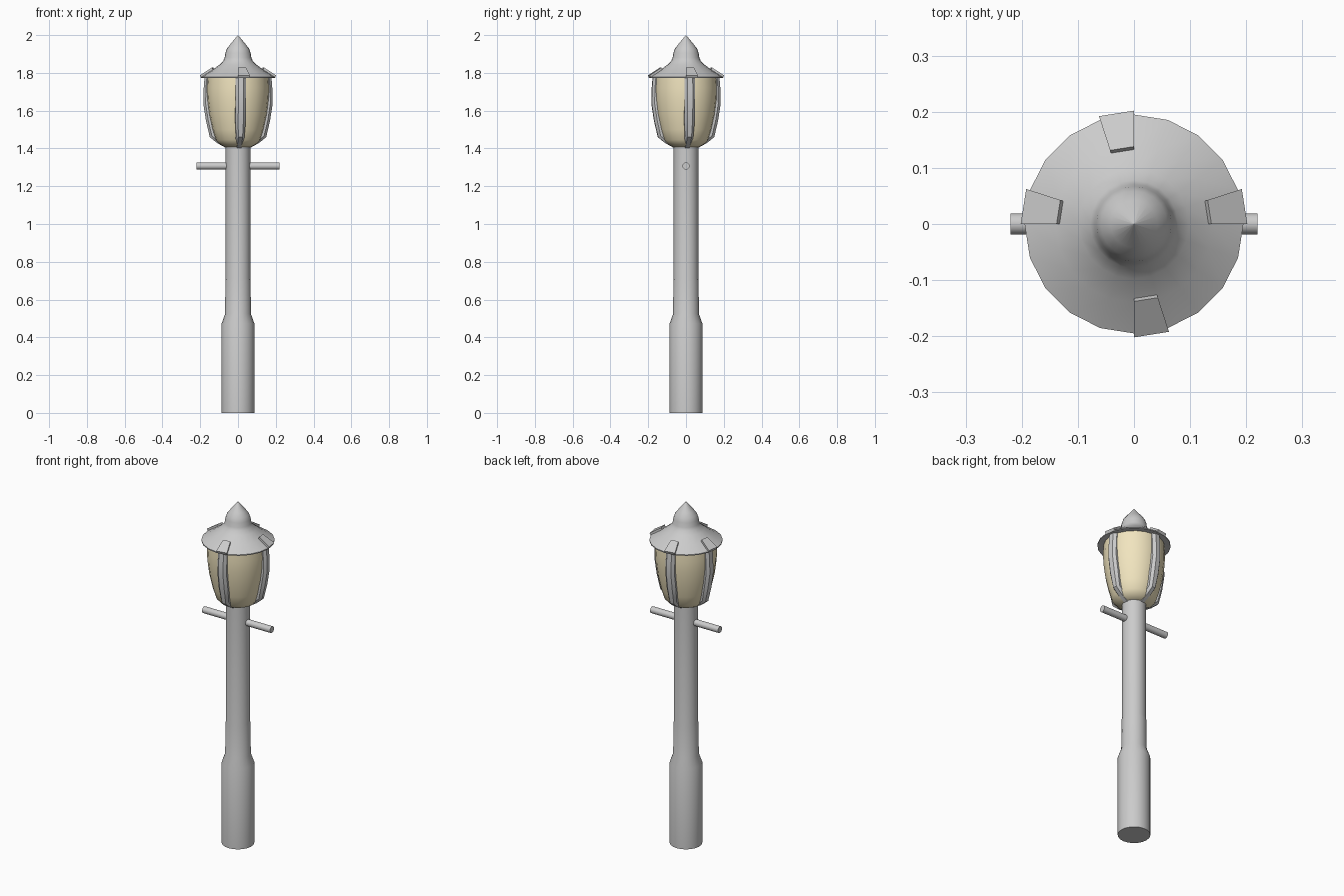
import bpy, bmesh
from math import sin, cos, pi, radians
from mathutils import Vector, Matrix

if "Cube" in bpy.data.objects:
    bpy.data.objects.remove(bpy.data.objects["Cube"])


def finish(name, bm, smooth=30, mat=None):
    bmesh.ops.recalc_face_normals(bm, faces=bm.faces)
    me = bpy.data.meshes.new(name)
    bm.to_mesh(me)
    bm.free()
    ob = bpy.data.objects.new(name, me)
    bpy.context.collection.objects.link(ob)
    if mat:
        me.materials.append(mat)
    bpy.ops.object.select_all(action='DESELECT')
    ob.select_set(True)
    bpy.context.view_layer.objects.active = ob
    bpy.ops.object.shade_smooth_by_angle(angle=radians(smooth))
    return ob


def loft(bm, rings):
    """Skin closed rings of points and cap both ends."""
    vs = [[bm.verts.new(p) for p in r] for r in rings]
    n = len(vs[0])
    for a, b in zip(vs, vs[1:]):
        for i in range(n):
            j = (i + 1) % n
            bm.faces.new((a[i], a[j], b[j], b[i]))
    bm.faces.new(vs[0])
    bm.faces.new(vs[-1])


def lathe(name, profile, sides=20, smooth=30, mat=None):
    bm = bmesh.new()
    loft(bm, [[(r * cos(2 * pi * i / sides), r * sin(2 * pi * i / sides), z)
               for i in range(sides)] for r, z in profile])
    bmesh.ops.remove_doubles(bm, verts=bm.verts, dist=1e-5)
    return finish(name, bm, smooth, mat)


glass_mat = bpy.data.materials.new("warm_glass")
glass_mat.diffuse_color = (0.88, 0.78, 0.52, 1)
glass_mat.use_nodes = True
glass_mat.node_tree.nodes["Principled BSDF"].inputs["Base Color"].default_value = glass_mat.diffuse_color

# post with wider foot
lathe("post", [(.087, 0), (.087, .472), (.068, .525), (.067, .70),
               (.065, .71), (.065, 1.42)])

# glass lantern
lathe("lantern_glass", [(.06, 1.405), (.095, 1.42), (.118, 1.445), (.135, 1.50),
                        (.153, 1.58), (.163, 1.66), (.165, 1.72), (.162, 1.775)],
      smooth=50, mat=glass_mat)

# roof with finial
lathe("roof", [(.15, 1.775), (.195, 1.772), (.195, 1.778), (.14, 1.812),
               (.098, 1.844), (.078, 1.864), (.071, 1.88), (.067, 1.905),
               (.059, 1.928), (.042, 1.95), (.0005, 2.0)], smooth=40)

# crossbar
bm = bmesh.new()
bmesh.ops.create_cone(bm, cap_ends=True, segments=16, radius1=.019, radius2=.019, depth=.44,
                      matrix=Matrix.Translation((0, 0, 1.307)) @ Matrix.Rotation(pi / 2, 4, 'Y'))
finish("crossbar", bm)

# four curved ribs: outer path (radius, height), chamfered section
PATH = [(.176, 1.785), (.182, 1.71), (.183, 1.635), (.169, 1.545),
        (.149, 1.46), (.115, 1.432), (.064, 1.403)]
SECTION = [(-.028, -.032), (-.028, -.014), (-.014, 0), (.014, 0), (.028, -.014), (.028, -.032)]
for side, deg in (("right", 7), ("back", 95), ("left", 173), ("front", 275)):
    rot = Matrix.Rotation(radians(deg), 3, 'Z')
    rings = []
    for k, (r, z) in enumerate(PATH):
        a, b = PATH[max(k - 1, 0)], PATH[min(k + 1, len(PATH) - 1)]
        t = Vector((b[0] - a[0], b[1] - a[1])).normalized()
        nr, nz = -t.y, t.x
        w = 1 if k < 4 else .8
        rings.append([rot @ Vector((r + nr * d, y * w, z + nz * d)) for y, d in SECTION])
    bm = bmesh.new()
    loft(bm, rings)
    finish("rib_" + side, bm, 35)

# raised tabs, each filling one roof segment
for side, deg in (("right", 0), ("back", 90), ("left", 162), ("front", 270)):
    corners = [(.195, 1.772), (.130, 1.812), (.138, 1.828), (.202, 1.787)]
    bm = bmesh.new()
    loft(bm, [[(r * cos(radians(a)), r * sin(radians(a)), z) for r, z in corners]
              for a in (deg, deg + 18)])
    finish("roof_tab_" + side, bm, 20)
